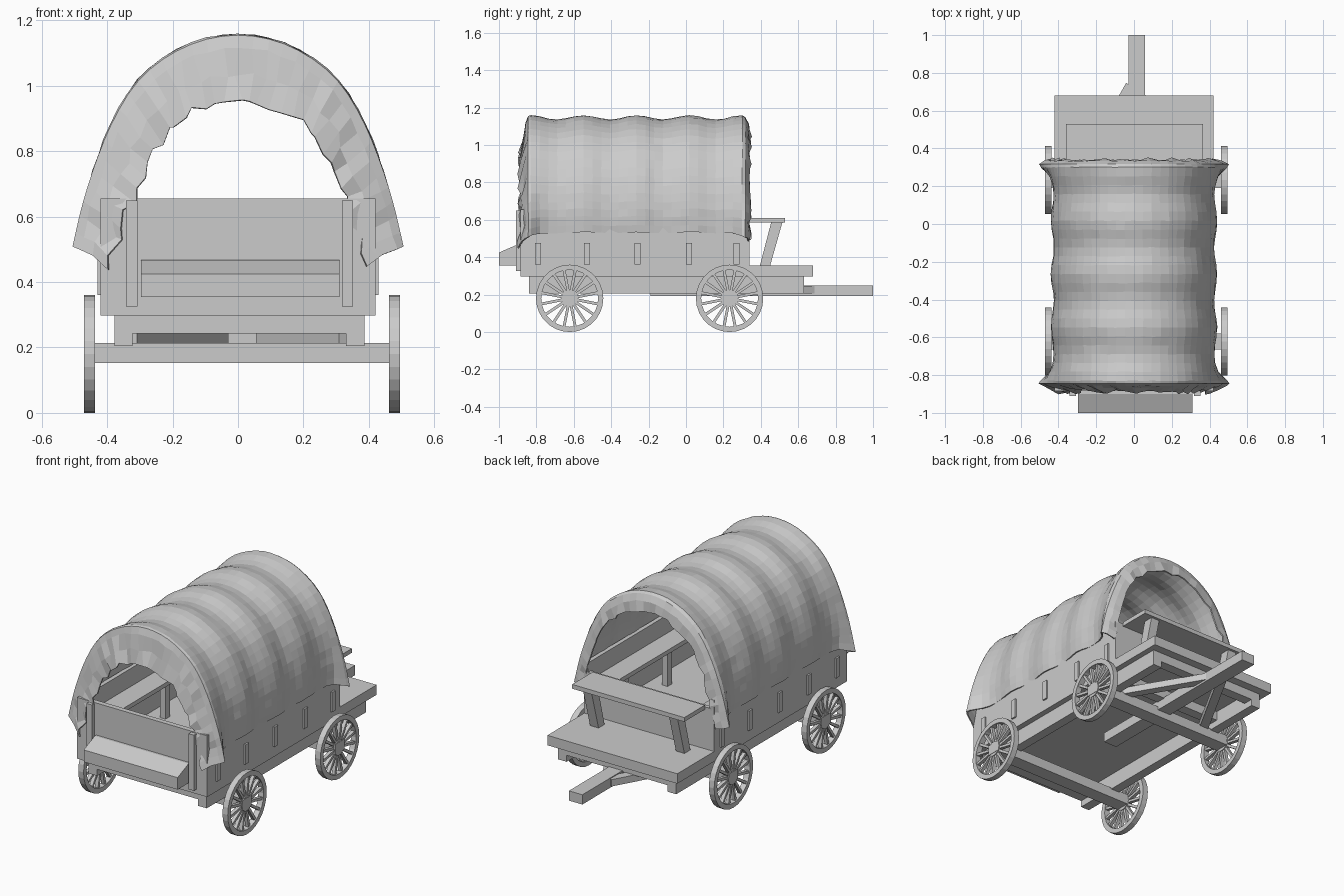
import bpy, bmesh, math, random
from mathutils import Vector, Matrix

random.seed(4)
cube = bpy.data.objects.get("Cube")
if cube:
    bpy.data.objects.remove(cube, do_unlink=True)

grey = bpy.data.materials.new("plain grey")
grey.use_nodes = True
grey.diffuse_color = (0.6, 0.6, 0.6, 1)
grey.node_tree.nodes["Principled BSDF"].inputs["Base Color"].default_value = (0.6, 0.6, 0.6, 1)


def finish(name, bm):
    bmesh.ops.recalc_face_normals(bm, faces=bm.faces)
    mesh = bpy.data.meshes.new(name)
    bm.to_mesh(mesh)
    bm.free()
    mesh.materials.append(grey)
    obj = bpy.data.objects.new(name, mesh)
    bpy.context.scene.collection.objects.link(obj)
    return obj


def box(name, x, y, z):
    """Box between the given (low, high) limits."""
    bm = bmesh.new()
    bmesh.ops.create_cube(bm, size=1)
    for v in bm.verts:
        v.co = [sum(r) / 2 + c * (r[1] - r[0]) for r, c in zip((x, y, z), v.co)]
    return finish(name, bm)


def prism(name, outline, x):
    """Side outline of (y, z) points extruded along x."""
    bm = bmesh.new()
    face = bm.faces.new([bm.verts.new((x[0], *p)) for p in outline])
    out = bmesh.ops.extrude_face_region(bm, geom=[face])
    moved = [g for g in out["geom"] if isinstance(g, bmesh.types.BMVert)]
    bmesh.ops.translate(bm, verts=moved, vec=(x[1] - x[0], 0, 0))
    return finish(name, bm)


def beam(name, a, b, width, height):
    """Level beam between two points."""
    a, b = Vector(a), Vector(b)
    d = b - a
    bm = bmesh.new()
    bmesh.ops.create_cube(bm, size=1)
    bmesh.ops.scale(bm, verts=bm.verts, vec=(d.length, width, height))
    turn = Matrix.Rotation(math.atan2(d.y, d.x), 4, "Z")
    bmesh.ops.transform(bm, verts=bm.verts, matrix=Matrix.Translation((a + b) / 2) @ turn)
    return finish(name, bm)


# Wagon bed
box("bed_floor", (-0.42, 0.42), (-0.88, 0.34), (0.297, 0.33))
box("tailgate", (-0.42, 0.42), (-0.885, -0.855), (0.297, 0.655))
box("front_wall", (-0.42, 0.42), (0.315, 0.34), (0.297, 0.60))
box("driver_deck", (-0.42, 0.42), (0.34, 0.68), (0.297, 0.355))
for side, s, brace_end in (("left", 1, 0.70), ("right", -1, 0.735)):
    def span(a, b, shift=0.0):
        return tuple(sorted((s * a + shift, s * b + shift)))
    box(side + "_wall", span(0.395, 0.42), (-0.88, 0.34), (0.297, 0.655))
    box(side + "_bench", span(0.27, 0.395), (-0.80, 0.28), (0.525, 0.55))
    for y in (-0.7, -0.25, 0.15):
        box(side + "_bench_leg", span(0.28, 0.315), (y - 0.02, y + 0.02), (0.33, 0.525))
    for y in (-0.79, -0.53, -0.26, 0.015, 0.27):
        box(side + "_slat", span(0.42, 0.43), (y - 0.016, y + 0.016), (0.36, 0.475))
    box(side + "_tailgate_stake", span(0.313, 0.347, 0.005), (-0.91, -0.885), (0.325, 0.65))
    # Driver's seat leg, undercarriage rail and tongue brace
    prism(side + "_seat_leg", [(0.395, 0.355), (0.45, 0.355), (0.515, 0.585), (0.455, 0.585)],
          span(0.25, 0.305))
    box(side + "_rail", span(0.326, 0.382, 0.004), (-0.84, 0.63), (0.205, 0.297))
    beam(side + "_tongue_brace", (s * 0.33, 0.18, 0.225), (s * 0.02, brace_end, 0.225), 0.05, 0.04)

prism("rear_box", [(-0.885, 0.355), (-1, 0.355), (-1, 0.425), (-0.90, 0.468), (-0.885, 0.468)],
      (-0.297, 0.31))
box("driver_seat", (-0.36, 0.365), (0.34, 0.53), (0.585, 0.61))
box("tongue", (-0.03, 0.057), (-0.19, 1), (0.193, 0.25))
for y in (-0.81, 0.30, 0.60):
    box("crossbeam", (-0.325, 0.335), (y - 0.03, y + 0.03), (0.243, 0.297))


# Wheels
def wheel(name, x, y, depth=0.034, z=0.18, sides=28, spokes=16):
    bm = bmesh.new()
    rings = []
    for i in range(sides):
        a = math.tau * i / sides
        rings.append([bm.verts.new((h, r * math.cos(a), r * math.sin(a)))
                      for h, r in ((-depth / 2, z), (depth / 2, z),
                                   (depth / 2, 0.152), (-depth / 2, 0.152))])
    for i, ring in enumerate(rings):
        after = rings[(i + 1) % sides]
        for k in range(4):
            m = (k + 1) % 4
            bm.faces.new((ring[k], ring[m], after[m], after[k]))
    for i in range(spokes):
        spoke = bmesh.ops.create_cube(bm, size=1)["verts"]
        bmesh.ops.scale(bm, verts=spoke, vec=(depth * 0.6, 0.015, 0.13))
        bmesh.ops.translate(bm, verts=spoke, vec=(0, 0, 0.095))
        bmesh.ops.rotate(bm, verts=spoke, matrix=Matrix.Rotation(math.tau * (i + 0.5) / spokes, 3, "X"))
    bmesh.ops.create_cone(bm, cap_ends=True, segments=16, radius1=0.045, radius2=0.045,
                          depth=depth * 0.9, matrix=Matrix.Rotation(math.pi / 2, 4, "Y"))
    bmesh.ops.translate(bm, verts=bm.verts, vec=(x, y, z))
    return finish(name, bm)


for end, y in (("rear", -0.622), ("front", 0.233)):
    box(end + "_axle", (-0.471, 0.495), (y - 0.042, y + 0.042), (0.153, 0.213))
    wheel(end + "_right_wheel", -0.454, y)
    wheel(end + "_left_wheel", 0.478, y)

# Canvas cover: an arch swept along y, sagging between hoops, gathered at both ends
HALF = [(0.43, 0.535), (0.436, 0.62), (0.432, 0.70), (0.415, 0.79), (0.385, 0.88),
        (0.335, 0.975), (0.27, 1.05), (0.185, 1.108), (0.095, 1.143)]
COARSE = [Vector(p) for p in HALF + [(0, 1.155)] + [(-x, z) for x, z in reversed(HALF)]]
ARCH = []
for i, p in enumerate(COARSE[:-1]):
    before, q, after = COARSE[max(i - 1, 0)], COARSE[i + 1], COARSE[min(i + 2, len(COARSE) - 1)]
    ARCH += [p, (9 * (p + q) - before - after) / 16]
ARCH.append(COARSE[-1])
START, END, BAYS, STEPS = -0.83, 0.30, 4, 6


def arch_row(bm, y, size, flare=0.0, ragged=0.0):
    row = []
    for x, z in ARCH:
        low = max(0, (1.0 - z) / 0.465) ** 2.3
        x = x * size + math.copysign(flare * low, x)
        z = 0.5 + (z - 0.5) * size - (0.35 * flare + 0.13 * (1 - size)) * low
        jitter = [random.uniform(-ragged, ragged) for _ in range(3)]
        row.append(bm.verts.new((x + jitter[0], y + jitter[1], z + jitter[2])))
    return row


bm = bmesh.new()
rows = [arch_row(bm, -0.886, 0.70, 0.10, 0.014), arch_row(bm, -0.872, 0.82, 0.09, 0.01),
        arch_row(bm, -0.852, 0.94, 0.08, 0.004), arch_row(bm, -0.842, 0.995, 0.075)]
for i in range(BAYS * STEPS + 1):
    t = i / (BAYS * STEPS)
    sag = 0.036 * math.sin(math.pi * i / STEPS) ** 2
    edge = abs(2 * t - 1) ** 16
    rows.append(arch_row(bm, START + t * (END - START), 1 - sag, 0.06 * edge, 0.002))
rows += [arch_row(bm, 0.315, 0.985, 0.075), arch_row(bm, 0.33, 0.93, 0.07, 0.004),
         arch_row(bm, 0.34, 0.85, 0.065, 0.01)]
for a, b in zip(rows, rows[1:]):
    for k in range(len(ARCH) - 1):
        bm.faces.new((a[k], a[k + 1], b[k + 1], b[k]))
cover = finish("canvas_cover", bm)
cloth = cover.modifiers.new("cloth thickness", "SOLIDIFY")
cloth.thickness = 0.008
cloth.offset = 0
